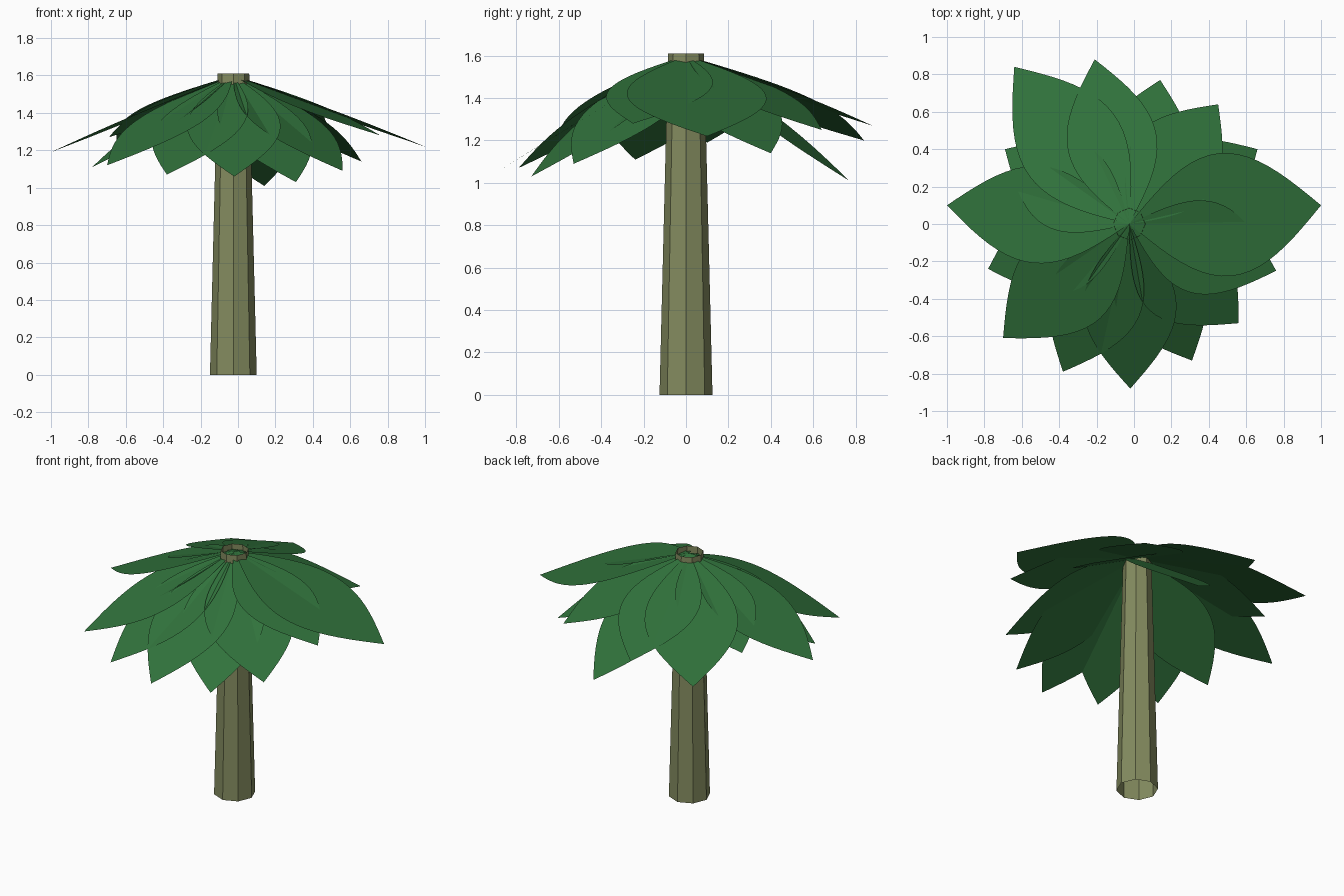
import bpy, math
from mathutils import Vector

cube = bpy.data.objects.get("Cube")
if cube:
    bpy.data.objects.remove(cube, do_unlink=True)


def make_material(name, rgb):
    mat = bpy.data.materials.new(name)
    mat.use_nodes = True
    color = (*rgb, 1.0)
    mat.diffuse_color = color
    mat.node_tree.nodes["Principled BSDF"].inputs["Base Color"].default_value = color
    return mat


def make_object(name, verts, faces, mat):
    mesh = bpy.data.meshes.new(name)
    mesh.from_pydata(verts, [], faces)
    mesh.materials.append(mat)
    mesh.update()
    obj = bpy.data.objects.new(name, mesh)
    bpy.context.collection.objects.link(obj)
    return obj


bark = make_material("olive bark", (0.23, 0.26, 0.115))
leaf_green = make_material("leaf green", (0.03, 0.168, 0.044))

CENTRE_X = -0.025
TRUNK_HEIGHT = 1.61
SIDES = 8

# Trunk: open, tapered octagonal tube with flat sides
trunk_verts = []
for radius, height in ((0.125, 0.0), (0.085, TRUNK_HEIGHT)):
    for i in range(SIDES):
        angle = math.tau * i / SIDES
        trunk_verts.append((CENTRE_X + radius * math.cos(angle),
                            radius * math.sin(angle), height))
trunk_faces = [(i, (i + 1) % SIDES, (i + 1) % SIDES + SIDES, i + SIDES)
               for i in range(SIDES)]
make_object("trunk", trunk_verts, trunk_faces, bark)


# Fronds: flat pointed blades running from the crown to a drooping tip
def make_frond(name, tip, half_width, steps=20):
    base = Vector((CENTRE_X, 0, 1.6))
    axis = Vector(tip) - base
    side = Vector((-axis.y, axis.x, 0)).normalized()
    verts = []
    for i in range(steps + 1):
        t = i / steps
        middle = base + axis * t
        offset = side * half_width * math.sin(math.pi * t)
        if i in (0, steps):
            verts.append(middle)
        else:
            verts += [middle - offset, middle + offset]
    last = len(verts) - 1
    faces = [(0, 1, 2)]
    faces += [(i, i + 2, i + 3, i + 1) for i in range(1, last - 2, 2)]
    faces.append((last - 2, last, last - 1))
    return make_object(name, verts, faces, leaf_green)


# Tip position and half width of each frond, going round the crown
fronds = [
    ((-1.0, 0.10, 1.19), 0.26),
    ((-0.64, 0.84, 1.20), 0.28),
    ((-0.21, 0.88, 1.27), 0.24),
    ((0.14, 0.77, 1.01), 0.25),
    ((0.45, 0.64, 1.25), 0.25),
    ((0.66, 0.40, 1.14), 0.25),
    ((1.0, 0.10, 1.22), 0.33),
    ((0.76, -0.25, 1.28), 0.25),
    ((0.56, -0.53, 1.09), 0.27),
    ((0.31, -0.73, 1.03), 0.25),
    ((-0.02, -0.88, 1.06), 0.25),
    ((-0.38, -0.79, 1.07), 0.25),
    ((-0.70, -0.61, 1.12), 0.27),
    ((-0.78, -0.24, 1.11), 0.25),
    ((-0.69, 0.40, 1.27), 0.24),
]
for number, (tip, half_width) in enumerate(fronds, 1):
    make_frond(f"frond_{number}", tip, half_width)
